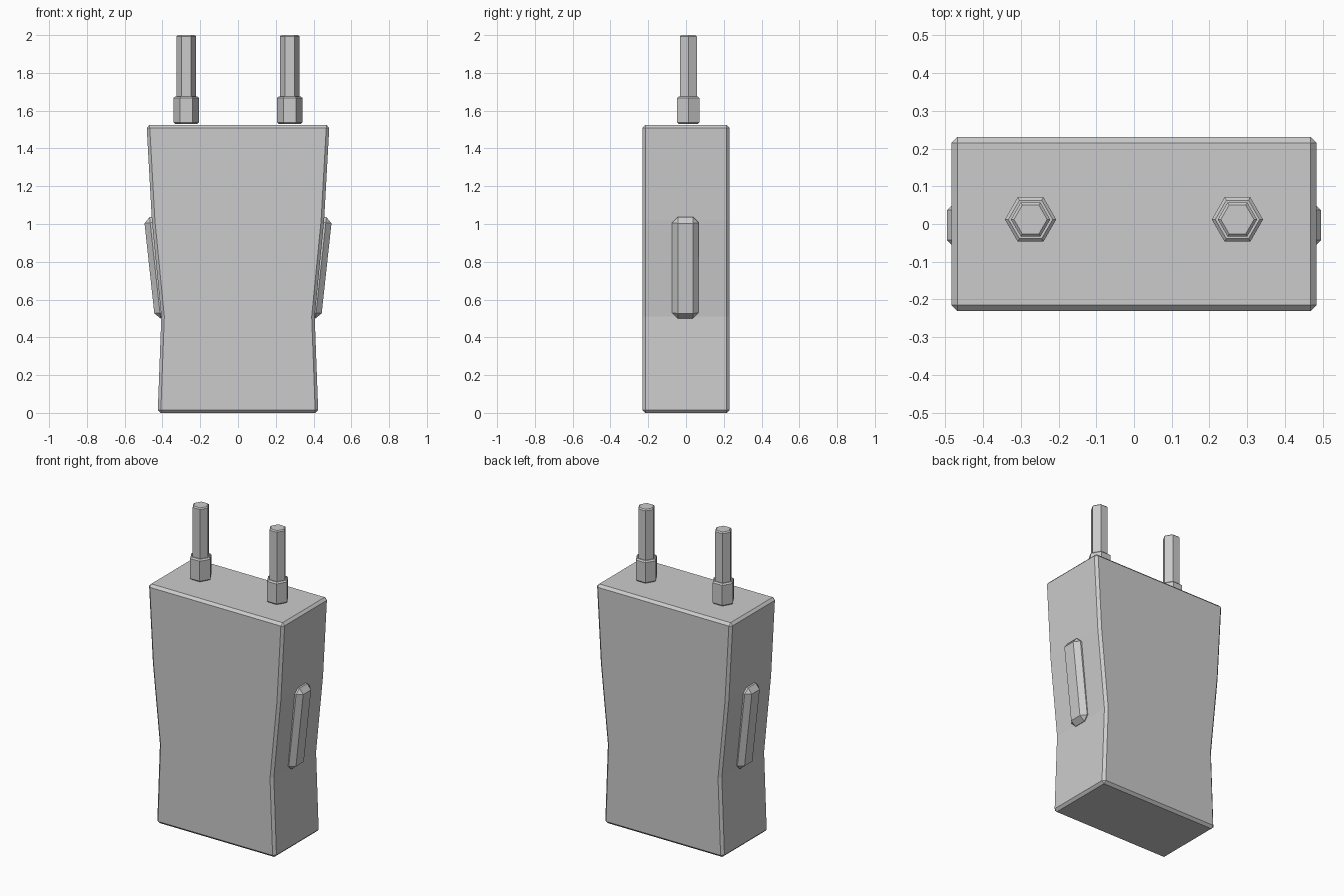
import bpy, bmesh, math
from mathutils import Matrix

if "Cube" in bpy.data.objects:
    bpy.data.objects.remove(bpy.data.objects["Cube"])


def finish(name, bm, bevel=0.0):
    """Turn a bmesh into a flat-shaded object with chamfered hard edges."""
    bmesh.ops.recalc_face_normals(bm, faces=bm.faces[:])
    mesh = bpy.data.meshes.new(name)
    bm.to_mesh(mesh)
    bm.free()
    ob = bpy.data.objects.new(name, mesh)
    bpy.context.collection.objects.link(ob)
    if bevel:
        mod = ob.modifiers.new("chamfer", 'BEVEL')
        mod.width = bevel
        mod.segments = 1
        mod.limit_method = 'ANGLE'
        mod.angle_limit = math.radians(30)
    return ob


# Waisted body: rectangular sections (half width, z) stacked upwards
sections = [(0.425, 0.0), (0.406, 0.51), (0.456, 1.02), (0.484, 1.525)]
half_depth = 0.231
bm = bmesh.new()
rings = [[bm.verts.new((sx * w, sy * half_depth, z))
          for sx, sy in ((-1, -1), (1, -1), (1, 1), (-1, 1))]
         for w, z in sections]
for low, high in zip(rings, rings[1:]):
    for i in range(4):
        j = (i + 1) % 4
        bm.faces.new((low[i], low[j], high[j], high[i]))
bm.faces.new(rings[0][::-1])
bm.faces.new(rings[-1])
finish("body", bm, 0.016)

# Raised side grips, leaning with the body and mirrored across x
bm = bmesh.new()
bmesh.ops.create_cube(bm, size=1, matrix=(
    Matrix.Translation((0.469, -0.003, 0.765))
    @ Matrix.Rotation(math.radians(6.2), 4, 'Y')
    @ Matrix.Translation((-0.06, 0, 0))
    @ Matrix.Diagonal((0.12, 0.14, 0.54, 1))))
grips = finish("side_grips", bm)
grips.modifiers.new("mirror", 'MIRROR')
mod = grips.modifiers.new("chamfer", 'BEVEL')
mod.width = 0.03
mod.segments = 1


# Hexagonal plug pins with thicker collars
def hex_prism(name, x, radius, z0, z1, bevel):
    bm = bmesh.new()
    bmesh.ops.create_cone(bm, cap_ends=True, segments=6,
                          radius1=radius, radius2=radius, depth=z1 - z0,
                          matrix=Matrix.Translation((x, 0.012, (z0 + z1) / 2))
                          @ Matrix.Rotation(math.radians(30), 4, 'Z'))
    ob = finish(name, bm, bevel)
    # chamfer only the rims, keeping the six corners sharp
    ob.modifiers["chamfer"].angle_limit = math.radians(75)


for side, x in (("left", -0.274), ("right", 0.274)):
    hex_prism(side + "_pin_collar", x, 0.068, 1.53, 1.675, 0.008)
    hex_prism(side + "_pin", x, 0.052, 1.55, 2.0, 0.007)
